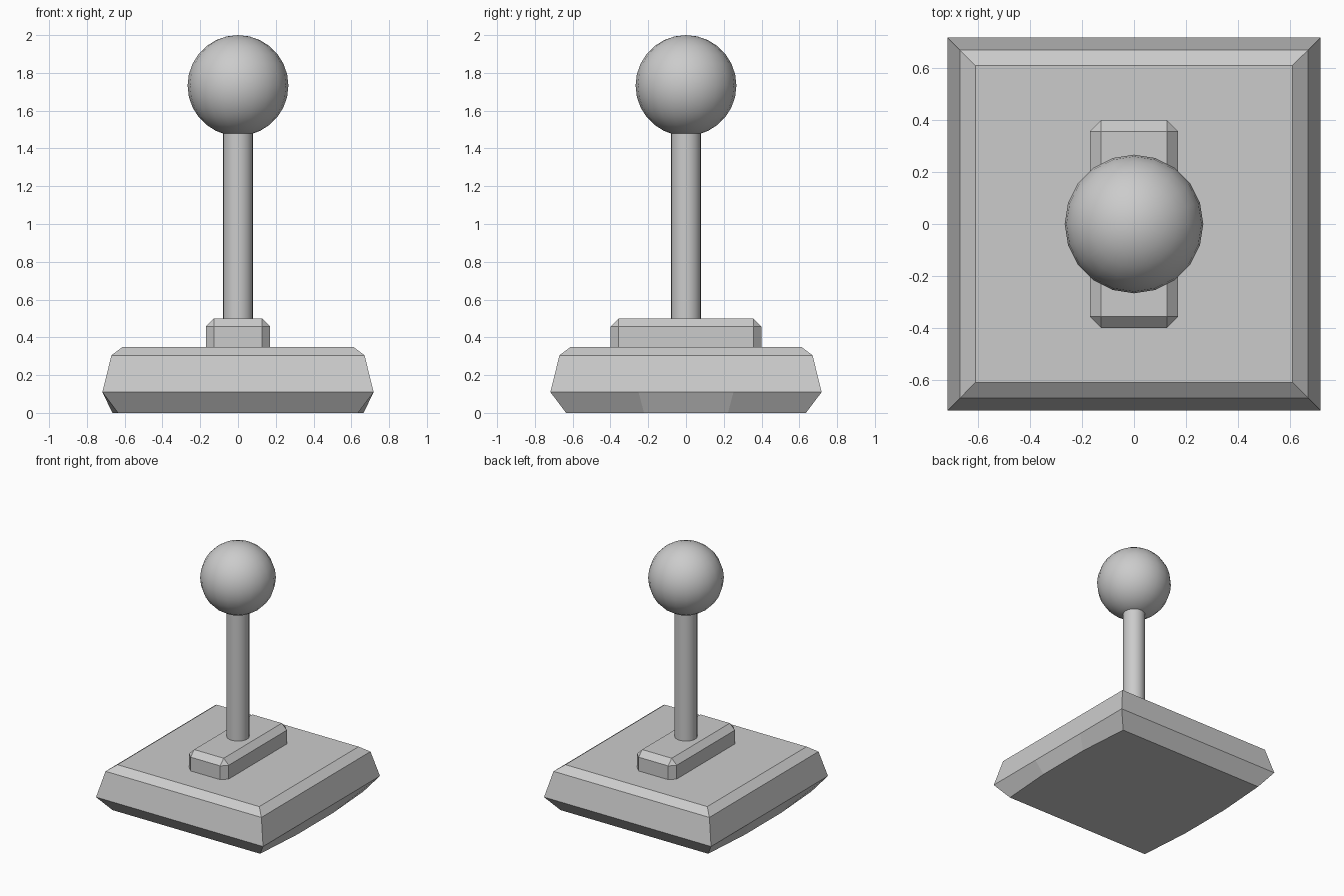
import bpy, bmesh, math

if "Cube" in bpy.data.objects:
    bpy.data.objects.remove(bpy.data.objects["Cube"])


def mesh_object(name, bm):
    bmesh.ops.recalc_face_normals(bm, faces=bm.faces[:])
    me = bpy.data.meshes.new(name)
    bm.to_mesh(me)
    bm.free()
    ob = bpy.data.objects.new(name, me)
    bpy.context.collection.objects.link(ob)
    return ob


def smooth(ob, angle=40):
    bpy.ops.object.select_all(action='DESELECT')
    ob.select_set(True)
    bpy.context.view_layer.objects.active = ob
    bpy.ops.object.shade_smooth_by_angle(angle=math.radians(angle))


# Base: square slab lofted through four levels; the underside bows out on the x sides
bm = bmesh.new()
levels = [(0.0, 0.635, 0.03), (0.11, 0.718, 0), (0.305, 0.67, 0), (0.35, 0.61, 0)]
rings = []
for z, h, bow in levels:
    pts = [(-h, -h), (h, -h), (h + bow, -h * 0.35), (h + bow, h * 0.35),
           (h, h), (-h, h), (-h - bow, h * 0.35), (-h - bow, -h * 0.35)]
    rings.append([bm.verts.new((x, y, z)) for x, y in pts])
for a, b in zip(rings, rings[1:]):
    for i in range(8):
        j = (i + 1) % 8
        bm.faces.new((a[i], a[j], b[j], b[i]))
bm.faces.new(rings[0])
bm.faces.new(rings[-1])
mesh_object("base", bm)

# Mount: bevelled block under the stick
bm = bmesh.new()
bmesh.ops.create_cube(bm, size=1)
for v in bm.verts:
    v.co.x *= 0.34
    v.co.y *= 0.80
    v.co.z = 0.5 if v.co.z > 0 else 0.34
edges = [e for e in bm.edges if max(v.co.z for v in e.verts) > 0.4]
bmesh.ops.bevel(bm, geom=edges, offset=0.043, offset_type='OFFSET',
                segments=1, affect='EDGES')
mesh_object("stick_mount", bm)

# Stick
bpy.ops.mesh.primitive_cylinder_add(vertices=20, radius=0.08, depth=1.08,
                                    location=(0, 0, 1.0))
stick = bpy.context.object
stick.name = "stick"
smooth(stick)

# Ball grip
bpy.ops.mesh.primitive_uv_sphere_add(segments=20, ring_count=14, radius=0.267,
                                     location=(0, 0, 1.733))
ball = bpy.context.object
ball.name = "ball_grip"
smooth(ball)
